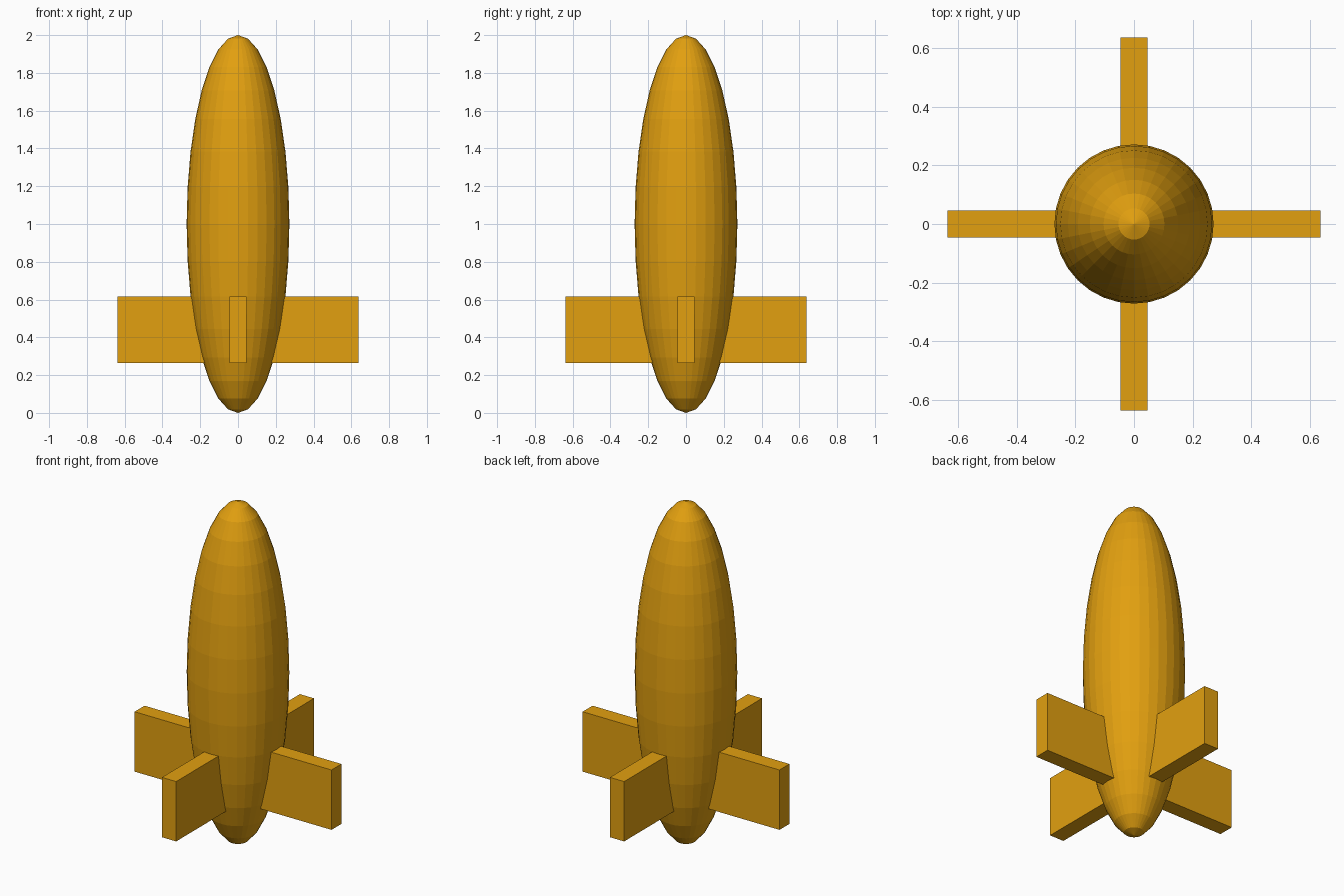
import bpy
import math
from mathutils import Matrix

cube = bpy.data.objects.get("Cube")
if cube:
    bpy.data.objects.remove(cube, do_unlink=True)

amber = bpy.data.materials.new("amber")
amber.use_nodes = True
colour = (0.76, 0.35, 0.005, 1)
amber.diffuse_color = colour
amber.node_tree.nodes["Principled BSDF"].inputs["Base Color"].default_value = colour


def finish(name, transform):
    """Name the active primitive, bake its transform and colour it."""
    ob = bpy.context.object
    ob.name = ob.data.name = name
    ob.data.transform(transform)
    ob.data.materials.append(amber)
    return ob


# Faceted ellipsoid hull
HULL_RADIUS = 0.272
bpy.ops.mesh.primitive_uv_sphere_add(segments=32, ring_count=16, radius=1)
finish("hull", Matrix.Translation((0, 0, 1)) @ Matrix.Diagonal((HULL_RADIUS, HULL_RADIUS, 1, 1)))

# Four block fins, rooted inside the hull
INNER, OUTER = 0.1, 0.637
BOTTOM, TOP = 0.265, 0.615
THICKNESS = 0.092
size = Matrix.Diagonal((OUTER - INNER, THICKNESS, TOP - BOTTOM, 1))
place = Matrix.Translation(((INNER + OUTER) / 2, 0, (BOTTOM + TOP) / 2))
for i, side in enumerate(("left", "back", "right", "front")):
    bpy.ops.mesh.primitive_cube_add(size=1)
    finish(side + "_fin", Matrix.Rotation(i * math.pi / 2, 4, "Z") @ place @ size)
